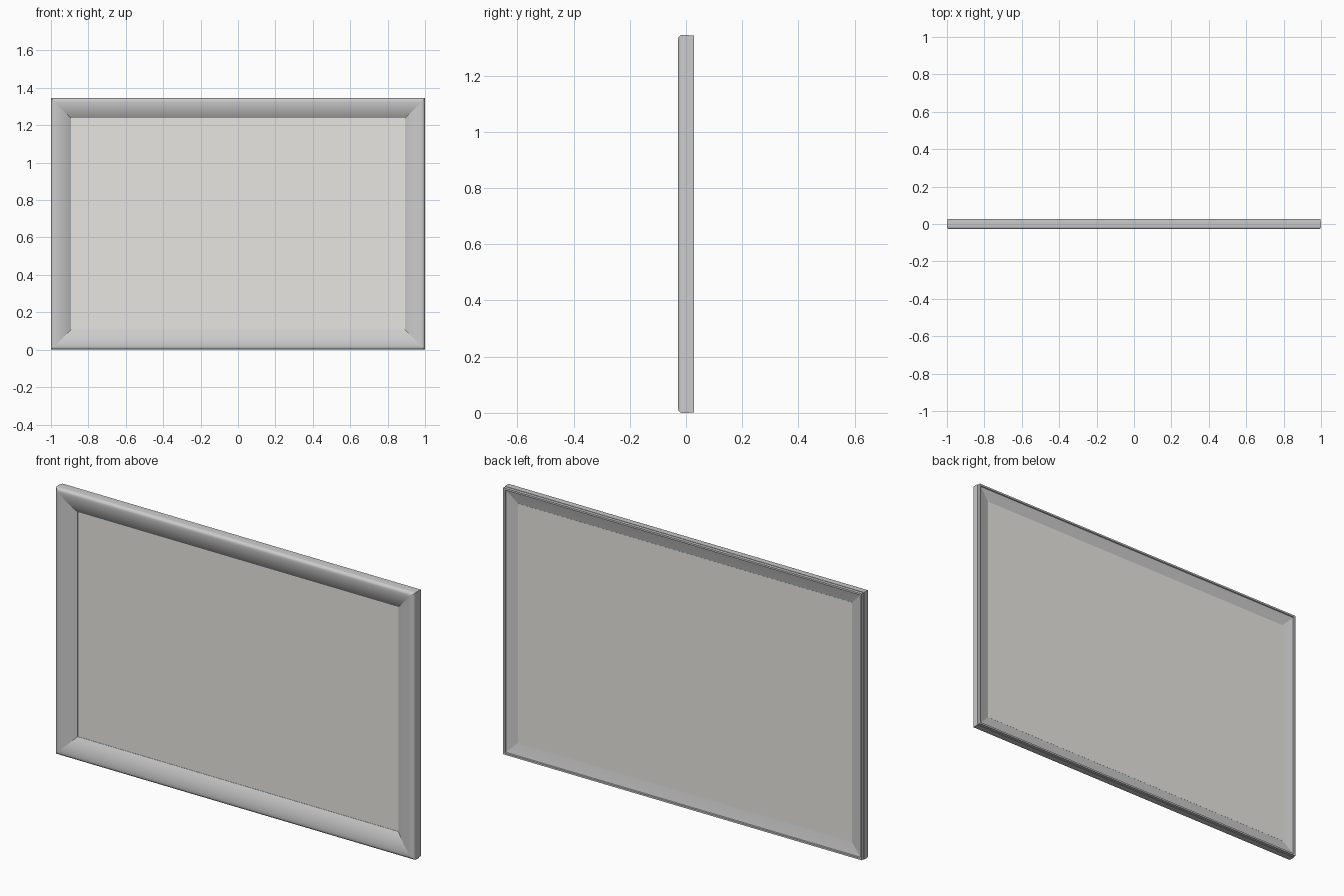
import bpy, bmesh, math

if "Cube" in bpy.data.objects:
    bpy.data.objects.remove(bpy.data.objects["Cube"])

W, H, D = 2.0, 1.345, 0.028   # width, height, half depth

# Moulding cross-section: (distance inward from outer edge, y), front at -y
profile = [(0.0, 0.013), (0.0, -0.013)]
# rounded outer shoulder
R = 0.015
for i in range(1, 6):
    a = math.radians(90 * i / 5)
    profile.append((R - R * math.cos(a), -D + R - R * math.sin(a)))
# long convex face falling to the sight edge
L = 0.107 - R
for i in range(1, 9):
    t = i / 8
    profile.append((R + L * t, -D + 0.029 * t ** 2))
# rebate under the panel, sloped back, rear lip and side step
profile += [(0.107, 0.006), (0.070, 0.009), (0.013, 0.023),
            (0.011, D), (0.002, D), (0.002, 0.013)]


def rail(name, p, q):
    """Mitred rail between outer corners p and q, each with its inward diagonal."""
    bm = bmesh.new()
    rings = []
    for (x, z, dx, dz) in (p, q):
        rings.append([bm.verts.new((x + dx * d, y, z + dz * d)) for d, y in profile])
    n = len(profile)
    for i in range(n):
        j = (i + 1) % n
        bm.faces.new((rings[0][i], rings[0][j], rings[1][j], rings[1][i]))
    bmesh.ops.recalc_face_normals(bm, faces=bm.faces)
    # face outward: the frontmost face must look toward -y
    front = min(bm.faces, key=lambda f: f.calc_center_median().y)
    if front.normal.y > 0:
        bmesh.ops.reverse_faces(bm, faces=bm.faces)
    me = bpy.data.meshes.new(name)
    bm.to_mesh(me)
    bm.free()
    ob = bpy.data.objects.new(name, me)
    bpy.context.collection.objects.link(ob)
    bpy.ops.object.select_all(action='DESELECT')
    ob.select_set(True)
    bpy.context.view_layer.objects.active = ob
    bpy.ops.object.shade_smooth_by_angle(angle=math.radians(30))
    return ob


# Four mitred rails
corners = [(-W / 2, 0, 1, 1), (W / 2, 0, -1, 1), (W / 2, H, -1, -1), (-W / 2, H, 1, -1)]
names = ["bottom_rail", "right_rail", "top_rail", "left_rail"]
for i, name in enumerate(names):
    rail(name, corners[i], corners[(i + 1) % 4])

# Flat panel held in the rebate
bpy.ops.mesh.primitive_cube_add(size=1, location=(0, 0.006, H / 2))
panel = bpy.context.object
panel.name = "picture_panel"
panel.scale = (W - 0.14, 0.007, H - 0.14)
mat = bpy.data.materials.new("panel_grey")
mat.diffuse_color = (0.80, 0.79, 0.75, 1)
mat.use_nodes = True
mat.node_tree.nodes["Principled BSDF"].inputs["Base Color"].default_value = mat.diffuse_color
panel.data.materials.append(mat)
